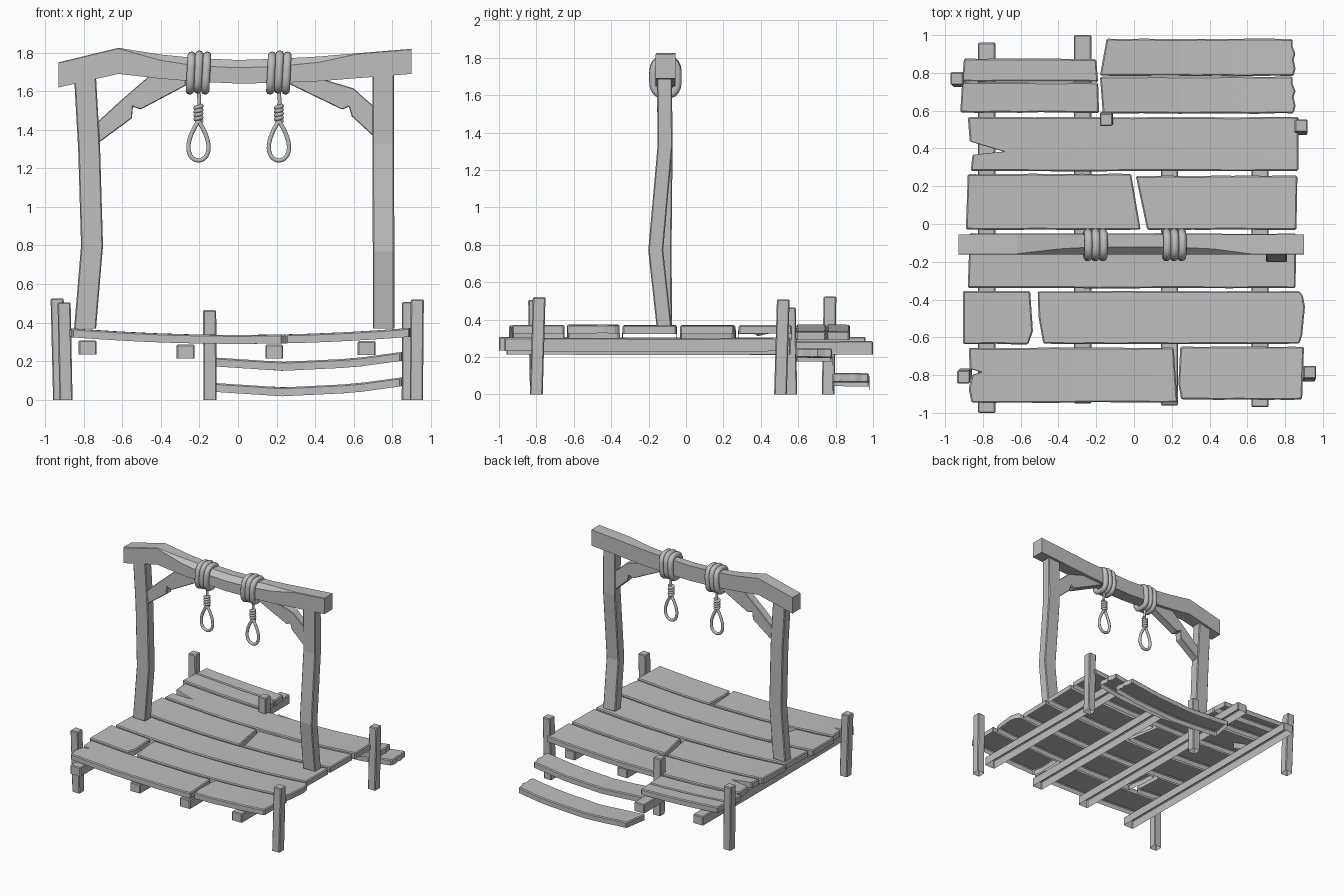
import bpy, bmesh, math, random
from mathutils import Vector

random.seed(4)
cube = bpy.data.objects.get("Cube")
if cube:
    bpy.data.objects.remove(cube, do_unlink=True)

GREY = (0.52, 0.52, 0.52, 1)
mat = bpy.data.materials.new("weathered_grey")
mat.use_nodes = True
mat.diffuse_color = GREY
mat.node_tree.nodes["Principled BSDF"].inputs["Base Color"].default_value = GREY


def finish(name, bm, bevel=0.0):
    """Turn a bmesh into an object with optional worn edges."""
    mesh = bpy.data.meshes.new(name)
    bm.to_mesh(mesh)
    bm.free()
    mesh.materials.append(mat)
    obj = bpy.data.objects.new(name, mesh)
    bpy.context.collection.objects.link(obj)
    if bevel:
        mod = obj.modifiers.new("worn_edges", "BEVEL")
        mod.width, mod.segments = bevel, 1
        mod.limit_method, mod.angle_limit = "ANGLE", math.radians(40)
    return obj


def loft(name, rings, bevel=0.0, open_below=False):
    """Skin matching rings of corners, cap the ends, optionally leave the base open."""
    bm = bmesh.new()
    loops = [[bm.verts.new(c) for c in ring] for ring in rings]
    n = len(loops[0])
    for a, b in zip(loops, loops[1:]):
        for i in range(n):
            j = (i + 1) % n
            bm.faces.new((a[i], a[j], b[j], b[i]))
    bm.faces.new(loops[0])
    bm.faces.new(loops[-1])
    bmesh.ops.recalc_face_normals(bm, faces=bm.faces)
    if open_below:
        base = [f for f in bm.faces if f.normal.z < -.9]
        bmesh.ops.delete(bm, geom=base, context="FACES")
    return finish(name, bm, bevel)


def timber(name, path, u, v):
    """Square timber with an open base along a path; u and v are half-widths."""
    u, v = Vector(u), Vector(v)
    return loft(name, [[Vector(p) + a * u + b * v for a, b in
                        ((-1, -1), (1, -1), (1, 1), (-1, 1))] for p in path], .006, True)


def at(profile, f):
    """Linear lookup in a list of (position, value)."""
    for (f0, v0), (f1, v1) in zip(profile, profile[1:]):
        if f <= f1:
            return v0 + (v1 - v0) * (f - f0) / (f1 - f0)
    return profile[-1][1]


def deck_height(x):
    return 0.336 + 0.046 * x * x


def plank(name, y0, y1, left, right, height=deck_height, columns=10):
    """Sagging open-bottomed board whose ends follow ragged profiles."""
    fracs = sorted({f for f, _ in left + right})
    low = [random.uniform(-.002, .002) for _ in range(columns + 1)]
    high = [random.uniform(-.002, .002) for _ in range(columns + 1)]
    bm = bmesh.new()
    grid = []
    for f in fracs:
        a, b = at(left, f), at(right, f)
        row = []
        for i in range(columns + 1):
            x = a + (b - a) * i / columns
            y = (y0 + low[i]) * (1 - f) + (y1 + high[i]) * f
            row.append(bm.verts.new((x, y, height(x))))
        grid.append(row)
    for r0, r1 in zip(grid, grid[1:]):
        for i in range(columns):
            bm.faces.new((r0[i], r0[i + 1], r1[i + 1], r1[i]))
    # Side walls drop from the rim
    rim = [e for e in bm.edges if e.is_boundary]
    walls = bmesh.ops.extrude_edge_only(bm, edges=rim)["geom"]
    bmesh.ops.translate(bm, vec=(0, 0, -.046),
                        verts=[g for g in walls if isinstance(g, bmesh.types.BMVert)])
    bmesh.ops.recalc_face_normals(bm, faces=bm.faces)
    return finish(name, bm, 0.007)


def ends(a, b):
    return [(0, a), (1, b)]


# Deck boards, front to back
plank("deck_board_1_right", -.945, -.655,
      [(0, -.86), (.25, -.875), (.5, -.86), (.56, -.81), (.62, -.87), (1, -.875)], ends(.23, .21))
plank("deck_board_1_left", -.93, -.65, [(0, .25), (.3, .235), (1, .245)], ends(.89, .90))
plank("deck_board_2_right", -.635, -.355, ends(-.905, -.905),
      [(0, -.56), (.25, -.535), (1, -.55)], columns=4)
plank("deck_board_2_left", -.635, -.355, [(0, -.48), (.5, -.505), (1, -.51)],
      [(0, .875), (.15, .89), (.7, .905), (.9, .895), (1, .875)])
plank("deck_board_3", -.34, -.05, ends(-.88, -.87), ends(.855, .86))
plank("deck_board_4_right", -.03, .265, ends(-.89, -.88), ends(.035, -.015))
plank("deck_board_4_left", -.03, .255, ends(.07, .01), ends(.86, .865))
plank("deck_board_5", .28, .565,
      [(0, -.865), (.3, -.855), (.36, -.69), (.55, -.87), (1, -.88)], ends(.87, .87))
plank("deck_board_6_front", .59, .75, ends(-.92, -.91), ends(-.185, -.19), columns=7)
plank("deck_board_6_back", .754, .875, ends(-.91, -.90), ends(-.19, -.20), columns=7)

# Two back steps
ragged = [(0, .845), (.2, .855), (.45, .845), (.6, .855), (.8, .84), (1, .84)]
sag = [(-.2, .028), (.23, 0), (.6, .018), (.87, .055)]
plank("upper_step", .585, .781, ends(-.165, -.18), ragged, lambda x: .196 + at(sag, x))
plank("lower_step", .784, .98, ends(-.18, -.145), ragged, lambda x: .064 + at(sag, x))

# Joists under the deck
for i, (x, y0, y1, z) in enumerate([(-.78, -1, .96, .272), (-.272, -.95, 1, .25),
                                    (.188, -.96, .56, .25), (.667, -.97, .56, .268)]):
    timber(f"joist_{i + 1}", [(x, y0, z), (x, 0, z - .004), (x, y1, z)],
           (.046, 0, 0), (0, 0, .036))

# Short corner and stair posts
for name, bottom, top, z in [
        ("front_right_post", (-.892, -.80), (-.902, -.81), .505),
        ("back_right_post", (-.925, .76), (-.938, .77), .525),
        ("front_left_post", (.925, -.80), (.93, -.785), .52),
        ("back_left_post", (.883, .505), (.885, .52), .508),
        ("stair_post", (-.145, .56), (-.147, .553), .465)]:
    timber(name, [(*bottom, 0), (*top, z)], (.034, 0, 0), (0, .034, 0))

# Tall uprights
timber("right_upright", [(-.793, -.115, .37), (-.757, -.117, .8), (-.772, -.112, 1.3),
                         (-.793, -.115, 1.67)], (.057, 0, 0), (0, .04, 0))
timber("left_upright", [(.755, -.118, .37), (.755, -.162, .77), (.753, -.112, 1.33),
                        (.753, -.115, 1.69)], (.056, 0, 0), (0, .04, 0))

# Crooked top beam with a worn front edge
rings = []
for x, top, low, worn in [(-.93, 1.75, 1.62, .004), (-.62, 1.825, 1.69, .004),
                          (-.4, 1.79, 1.665, .03), (-.22, 1.772, 1.65, .04),
                          (0, 1.762, 1.64, .04), (.2, 1.768, 1.643, .04),
                          (.42, 1.78, 1.652, .03), (.62, 1.797, 1.668, .004),
                          (.9, 1.82, 1.69, .004)]:
    rings.append([(x, -.055, low), (x, -.162, low), (x, -.162, top - worn),
                  (x, -.162 + worn, top), (x, -.055, top)])
loft("top_beam", rings)


def brace(name, outline):
    loft(name, [[(x, y, z) for x, z in outline] for y in (-.145, -.08)], 0.004)


# Curved corner braces with splintered undersides
brace("right_brace", [(-.74, 1.32), (-.55, 1.46), (-.545, 1.52), (-.505, 1.505),
                      (-.27, 1.63), (-.27, 1.66), (-.46, 1.68), (-.61, 1.55), (-.74, 1.43)])
brace("left_brace", [(.72, 1.35), (.59, 1.47), (.575, 1.52), (.54, 1.505), (.26, 1.64),
                     (.26, 1.66), (.43, 1.665), (.60, 1.615), (.66, 1.56), (.72, 1.51)])


def rope(name, points, radius, closed=False):
    """Round rope along a point path, converted to a smooth mesh."""
    curve = bpy.data.curves.new(name, "CURVE")
    curve.dimensions = "3D"
    curve.bevel_depth, curve.bevel_resolution = radius, 3
    curve.use_fill_caps = True
    spline = curve.splines.new("POLY")
    spline.points.add(len(points) - 1)
    for p, co in zip(spline.points, points):
        p.co = (*co, 1)
    spline.use_cyclic_u = closed
    temp = bpy.data.objects.new(name + "_path", curve)
    bpy.context.collection.objects.link(temp)
    bpy.context.view_layer.update()
    mesh = bpy.data.meshes.new_from_object(
        temp.evaluated_get(bpy.context.evaluated_depsgraph_get()))
    bpy.data.objects.remove(temp, do_unlink=True)
    mesh.materials.clear()
    mesh.materials.append(mat)
    mesh.shade_smooth()
    bpy.context.collection.objects.link(bpy.data.objects.new(name, mesh))


def squircle(t):
    c, s = math.cos(t), math.sin(t)
    k = (abs(c) ** 3 + abs(s) ** 3) ** (-1 / 3)
    return c * k, s * k


# Ropes: coils round the beam, hanging cord, wrapped knot and loop
Y = -.11
turn = [i / 32 * math.tau for i in range(32)]
for side, cx in (("right", -.205), ("left", .212)):
    for k in (-1, 0, 1):
        ring = [(cx + k * .04 + .005 * math.sin(t), Y + .065 * squircle(t)[0],
                 1.70 - .006 * abs(k) + .09 * squircle(t)[1]) for t in turn]
        rope(f"{side}_beam_coil_{k + 2}", ring, .022, True)
    rope(f"{side}_cord", [(cx, Y, 1.62), (cx + .004, Y, 1.55), (cx, Y, 1.43)], .01)
    rope(f"{side}_knot", [(cx + .015 * math.cos(i * .4), Y + .015 * math.sin(i * .4),
                           1.445 + .08 * i / 64) for i in range(65)], .011)
    rope(f"{side}_loop", [(cx + .068 * math.sin(t) * math.sin(t / 2), Y,
                           1.343 + .102 * math.cos(t)) for t in turn], .0115, True)
